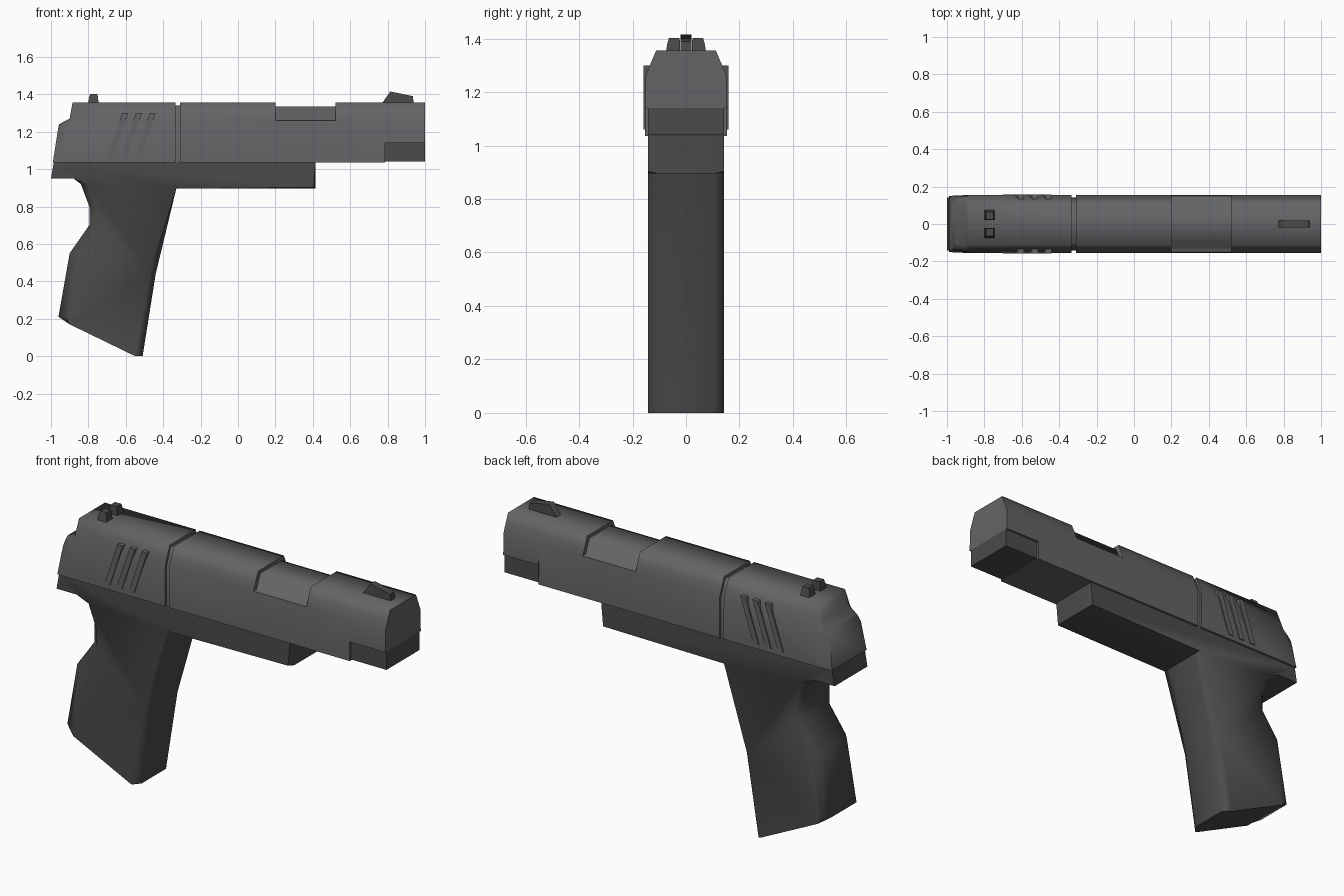
import bpy, bmesh, math

if "Cube" in bpy.data.objects:
    bpy.data.objects.remove(bpy.data.objects["Cube"])


def material(name, r, g, b):
    m = bpy.data.materials.new(name)
    m.diffuse_color = (r, g, b, 1)
    m.use_nodes = True
    m.node_tree.nodes["Principled BSDF"].inputs["Base Color"].default_value = m.diffuse_color
    return m


STEEL = material("dark_steel", .125, .127, .132)
GRIP = material("dark_grip", .07, .07, .07)


def finish(name, bm, mat, angle=70):
    bmesh.ops.remove_doubles(bm, verts=bm.verts, dist=0.0005)
    bmesh.ops.dissolve_degenerate(bm, edges=bm.edges, dist=0.0005)
    bmesh.ops.recalc_face_normals(bm, faces=bm.faces)
    me = bpy.data.meshes.new(name)
    bm.to_mesh(me)
    bm.free()
    me.materials.append(mat)
    ob = bpy.data.objects.new(name, me)
    bpy.context.collection.objects.link(ob)
    bpy.ops.object.select_all(action='DESELECT')
    ob.select_set(True)
    bpy.context.view_layer.objects.active = ob
    bpy.ops.object.shade_smooth_by_angle(angle=math.radians(angle))
    return ob


def loft(bm, rings):
    vs = [[bm.verts.new(p) for p in r] for r in rings]
    n = len(vs[0])
    for a, b in zip(vs, vs[1:]):
        for i in range(n):
            j = (i + 1) % n
            bm.faces.new((a[i], a[j], b[j], b[i]))
    bm.faces.new(vs[0])
    bm.faces.new(vs[-1])


def side_profile(bm, pts, y0, y1):
    loft(bm, [[(x, y, z) for x, z in pts] for y in (y0, y1)])


def section(half, xs):
    # mirror a half section (y, z) across the centre plane
    if not isinstance(xs, (list, tuple)):
        xs = [xs] * len(half)
    right = [(x, y, z) for x, (y, z) in zip(xs, half)]
    return right + [(x, -y, z) for x, y, z in reversed(right)]


# Slide: one loft along x, with groove, ejection port and muzzle step
full = [(.154, 1.035), (.151, 1.26), (.131, 1.31), (.112, 1.355)]
groove = [(.142, 1.035), (.139, 1.255), (.12, 1.30), (.104, 1.34)]
port = [(.154, 1.035), (.151, 1.26), (.125, 1.262), (.092, 1.336)]
muzzle = [(.154, 1.14)] + full[1:]
tail_a = [(.15, 1.035), (.135, 1.19), (.12, 1.225), (.105, 1.24)]
tail_b = [(.154, 1.035), (.150, 1.235), (.131, 1.26), (.112, 1.27)]
bm = bmesh.new()
loft(bm, [section(tail_a, [-.99, -.966, -.96, -.957]),
          section(tail_b, [-.91, -.90, -.90, -.90]), section(full, -.885),
          section(full, -.335), section(groove, -.335),
          section(groove, -.31), section(full, -.31),
          section(full, .20), section(port, .20),
          section(port, .52), section(full, .52),
          section(full, .785), section(muzzle, .785),
          section(muzzle, 1.0)])
finish("slide", bm, STEEL)

# Inset block under the muzzle
bm = bmesh.new()
side_profile(bm, [(.78, 1.04), (1, 1.04), (1, 1.142), (.78, 1.142)], -.143, .143)
finish("muzzle_block", bm, GRIP)

# Frame and grip in one side profile, with the outer strips of the grip pulled in
outline = [(-1, .95), (-.88, .95), (-.84, .92), (-.795, .80), (-.795, .70),
           (-.90, .55), (-.96, .21), (-.90, .17), (-.55, 0), (-.51, 0),
           (-.44, .44), (-.33, .895), (.415, .895), (.415, 1.037), (-.985, 1.037)]


def pulled_in(i, x, z):
    if 2 <= i <= 6:
        return x + .035, z          # back strap
    if i in (9, 10):
        return x - .03, z           # front strap
    if i == 12:
        return x - .012, z + .008   # nose of the frame
    return x, z


inner = [pulled_in(i, x, z) for i, (x, z) in enumerate(outline)]
bm = bmesh.new()
loft(bm, [[(x, y, z) for x, z in pts] for pts, y in
          ((inner, -.142), (outline, -.105), (outline, .105), (inner, .142))])
finish("frame_and_grip", bm, GRIP)

# Raised slanted ribs on both sides of the slide
bm = bmesh.new()
for i in range(3):
    o = i * .074
    rib = [(-.70 + o, 1.06), (-.668 + o, 1.06), (-.588 + o, 1.30), (-.62 + o, 1.30)]
    for s in (-1, 1):
        side_profile(bm, rib, s * .125, s * .159)
finish("grip_ribs", bm, STEEL)

# Rear sight posts, slightly tapered
bm = bmesh.new()
for s in (-1, 1):
    rings = []
    for z, x0, x1, y0, y1 in ((1.345, -.80, -.745, .022, .076), (1.38, -.797, -.748, .022, .07),
                              (1.402, -.79, -.752, .024, .064)):
        rings.append([(x0, s * y0, z), (x1, s * y0, z), (x1, s * y1, z), (x0, s * y1, z)])
    loft(bm, rings)
finish("rear_sight", bm, GRIP)

# Front sight blade
bm = bmesh.new()
side_profile(bm, [(.765, 1.345), (.94, 1.345), (.935, 1.39), (.815, 1.415)], -.02, .02)
finish("front_sight", bm, GRIP)
